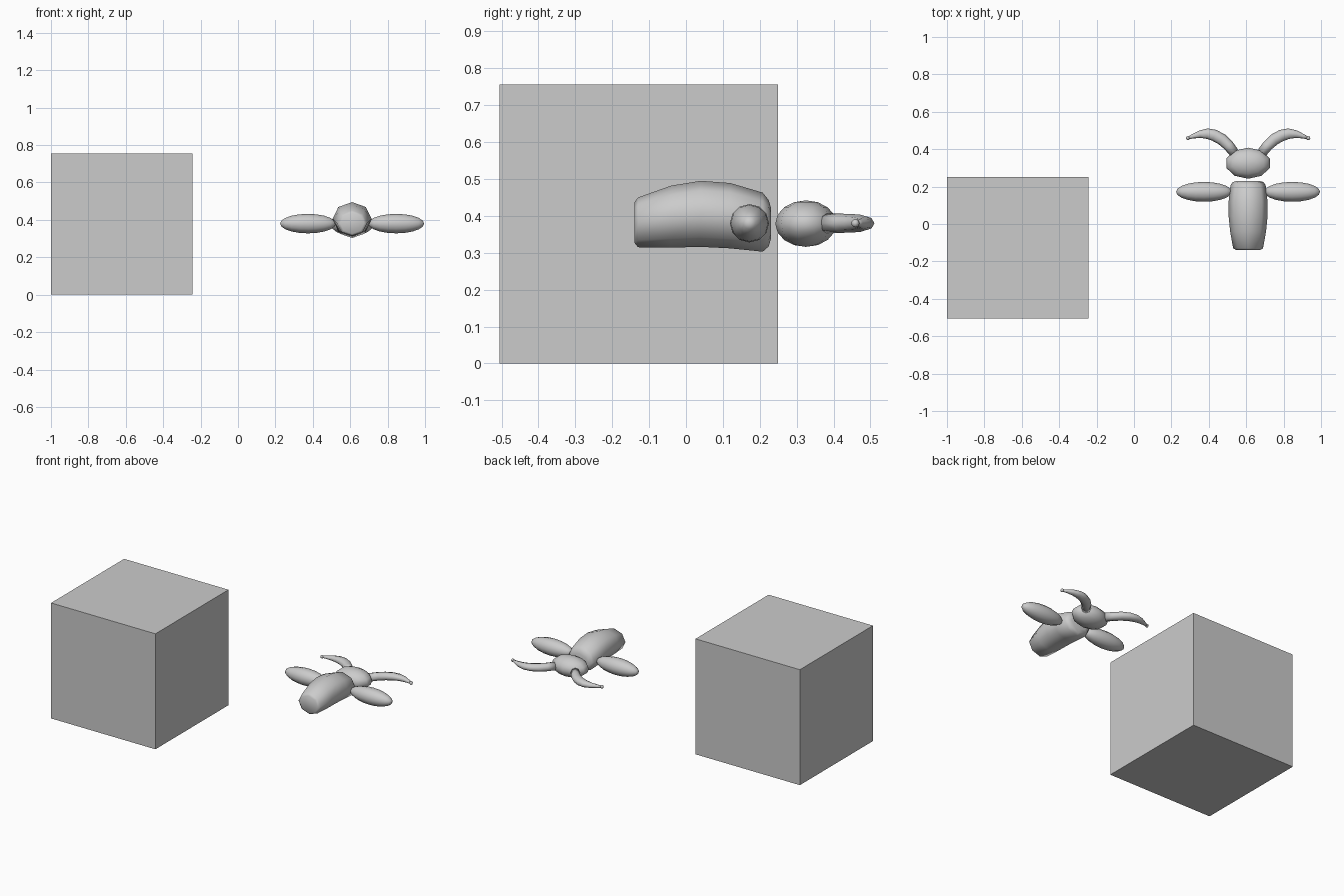
import bpy, bmesh, math
from mathutils import Vector

if "Cube" in bpy.data.objects:
    bpy.data.objects.remove(bpy.data.objects["Cube"])

grey = bpy.data.materials.new("plain grey")
grey.diffuse_color = (0.6, 0.6, 0.6, 1)
grey.use_nodes = True
grey.node_tree.nodes["Principled BSDF"].inputs["Base Color"].default_value = grey.diffuse_color
CX = 0.61  # centre line of the creature


def make(name, bm, smooth=True):
    bmesh.ops.recalc_face_normals(bm, faces=bm.faces[:])
    me = bpy.data.meshes.new(name)
    bm.to_mesh(me)
    bm.free()
    me.materials.append(grey)
    for p in me.polygons:
        p.use_smooth = smooth
    ob = bpy.data.objects.new(name, me)
    bpy.context.collection.objects.link(ob)
    return ob


def loft(name, rings, sides):
    """Rings are (centre, in-plane direction, half width, half height)."""
    bm = bmesh.new()
    loops = []
    for c, d, w, h in rings:
        loops.append([bm.verts.new(Vector(c) + Vector(d) * w * math.cos(a) + Vector((0, 0, h * math.sin(a))))
                      for a in (2 * math.pi * i / sides for i in range(sides))])
    for a, b in zip(loops, loops[1:]):
        for i in range(sides):
            j = (i + 1) % sides
            bm.faces.new((a[i], a[j], b[j], b[i]))
    bm.faces.new(loops[0])
    bm.faces.new(loops[-1])
    return make(name, bm)


def ellipsoid(name, loc, size, seg, rings, axis=None):
    bm = bmesh.new()
    bmesh.ops.create_uvsphere(bm, u_segments=seg, v_segments=rings, radius=1)
    for v in bm.verts:
        x, y, z = v.co
        if axis == "X":
            x, y, z = z, x, y
        v.co = (loc[0] + x * size[0], loc[1] + y * size[1], loc[2] + z * size[2])
    return make(name, bm)


# Large cube
bm = bmesh.new()
bmesh.ops.create_cube(bm, size=0.756)
bmesh.ops.translate(bm, verts=bm.verts[:], vec=(-0.622, -0.128, 0.378))
make("cube", bm, False)

# Body: y, half width, bottom z, top z
profile = [(-0.139, 0.064, 0.326, 0.438), (-0.13, 0.08, 0.315, 0.45),
           (-0.04, 0.096, 0.314, 0.482), (0.04, 0.104, 0.316, 0.495),
           (0.12, 0.104, 0.312, 0.489), (0.208, 0.094, 0.303, 0.463),
           (0.224, 0.082, 0.317, 0.443), (0.231, 0.06, 0.34, 0.42)]
loft("body", [((CX, y, (b + t) / 2), (1, 0, 0), w, (t - b) / 2) for y, w, b, t in profile], 8)

# Head
ellipsoid("head", (CX, 0.325, 0.379), (0.122, 0.083, 0.063), 10, 8)

# Horn centre line: x offset, y, half width, half height
horn = [(0.075, 0.382, 0.027, 0.027), (0.105, 0.42, 0.029, 0.026),
        (0.14, 0.452, 0.031, 0.025), (0.18, 0.474, 0.031, 0.023),
        (0.218, 0.483, 0.028, 0.02), (0.258, 0.48, 0.02, 0.016),
        (0.295, 0.469, 0.012, 0.01), (0.32, 0.46, 0.007, 0.007)]
for side, s in (("left", -1), ("right", 1)):
    # Side limbs
    ellipsoid(side + "_limb", (CX + s * 0.236, 0.172, 0.38), (0.149, 0.053, 0.052), 12, 10, "X")
    # Curved horns with a small ball at the tip
    rings = []
    for i, (x, y, w, h) in enumerate(horn):
        a, b = horn[max(i - 1, 0)], horn[min(i + 1, len(horn) - 1)]
        t = Vector((s * (b[0] - a[0]), b[1] - a[1], 0)).normalized()
        rings.append(((CX + s * x, y, 0.38), (-t.y, t.x, 0), w, h))
    loft(side + "_horn", rings, 8)
    ellipsoid(side + "_horn_tip", (CX + s * 0.322, 0.459, 0.38), (0.011, 0.011, 0.011), 8, 6)
